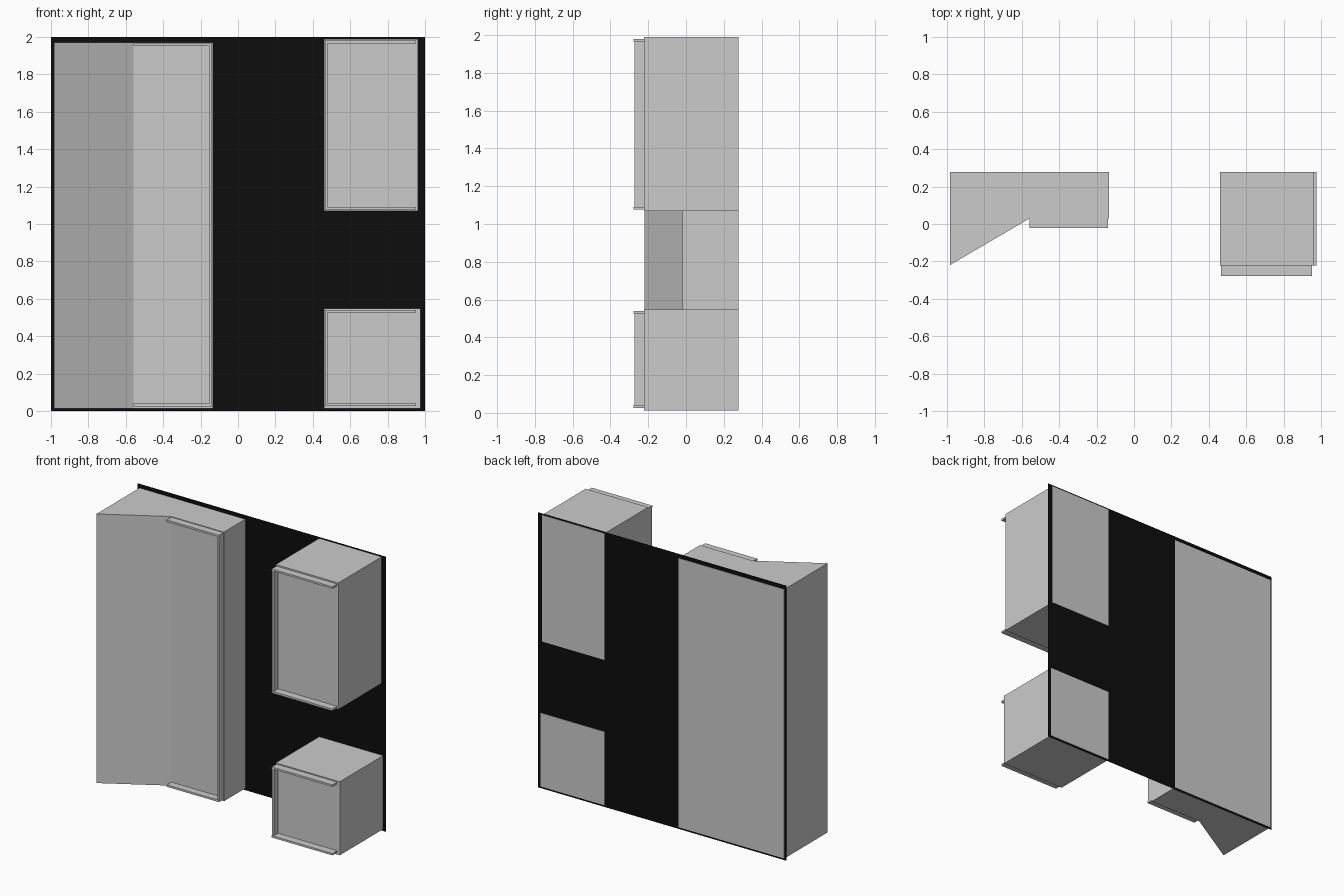
import bpy, bmesh

if "Cube" in bpy.data.objects:
    bpy.data.objects.remove(bpy.data.objects["Cube"])


def material(name, value):
    m = bpy.data.materials.new(name)
    m.diffuse_color = (value, value, value, 1)
    m.use_nodes = True
    m.node_tree.nodes["Principled BSDF"].inputs["Base Color"].default_value = m.diffuse_color
    return m


GREY = material("light grey", 0.6)
BLACK = material("matte black", 0.004)


def finish(name, bm, mat):
    bmesh.ops.recalc_face_normals(bm, faces=bm.faces)
    mesh = bpy.data.meshes.new(name)
    bm.to_mesh(mesh)
    bm.free()
    mesh.materials.append(mat)
    obj = bpy.data.objects.new(name, mesh)
    bpy.context.collection.objects.link(obj)
    return obj


def prism(name, outline, z0, z1, mat=GREY):
    """Extrude a plan outline from z0 to z1."""
    bm = bmesh.new()
    face = bm.faces.new([bm.verts.new((x, y, z0)) for x, y in outline])
    top = bmesh.ops.extrude_face_region(bm, geom=[face])["geom"]
    bmesh.ops.translate(bm, vec=(0, 0, z1 - z0),
                        verts=[v for v in top if isinstance(v, bmesh.types.BMVert)])
    return finish(name, bm, mat)


def box(name, x0, x1, y0, y1, z0, z1):
    return prism(name, [(x0, y0), (x1, y0), (x1, y1), (x0, y1)], z0, z1)


def open_frame(name, x0, x1, upright_x, y0, y1, z0, z1, t=0.014):
    """Three-sided trim: top and bottom rails plus one upright."""
    box(name + "_top_rail", x0, x1, y0, y1, z1 - t, z1)
    box(name + "_bottom_rail", x0, x1, y0, y1, z0, z0 + t)
    box(name + "_upright", upright_x, upright_x + t, y0 + 0.004, y1, z0 + t, z1 - t)


BACK = 0.278

# Thin black backing sheet
bm = bmesh.new()
bm.faces.new([bm.verts.new((x, 0.275, z)) for x, z in ((-1, 0), (1, 0), (1, 2), (-1, 2))])
finish("backing_panel", bm, BLACK)

# Tall left block with a slanted front
prism("tall_block", [(-0.985, BACK), (-0.985, -0.22), (-0.558, 0.03),
                     (-0.134, 0.03), (-0.134, BACK)], 0.013, 1.97)
open_frame("tall_trim", -0.558, -0.139, -0.153, -0.022, 0.03, 0.025, 1.965)

# Upper and lower right blocks with open trims
for name, x1, z0, z1, f0, f1 in (("upper_block", 0.963, 1.07, 1.99, 1.077, 1.98),
                                 ("lower_block", 0.975, 0.013, 0.548, 0.027, 0.54)):
    box(name, 0.46, x1, -0.223, BACK, z0, z1)
    open_frame(name + "_trim", 0.465, 0.953, 0.465, -0.277, -0.223, f0, f1)
